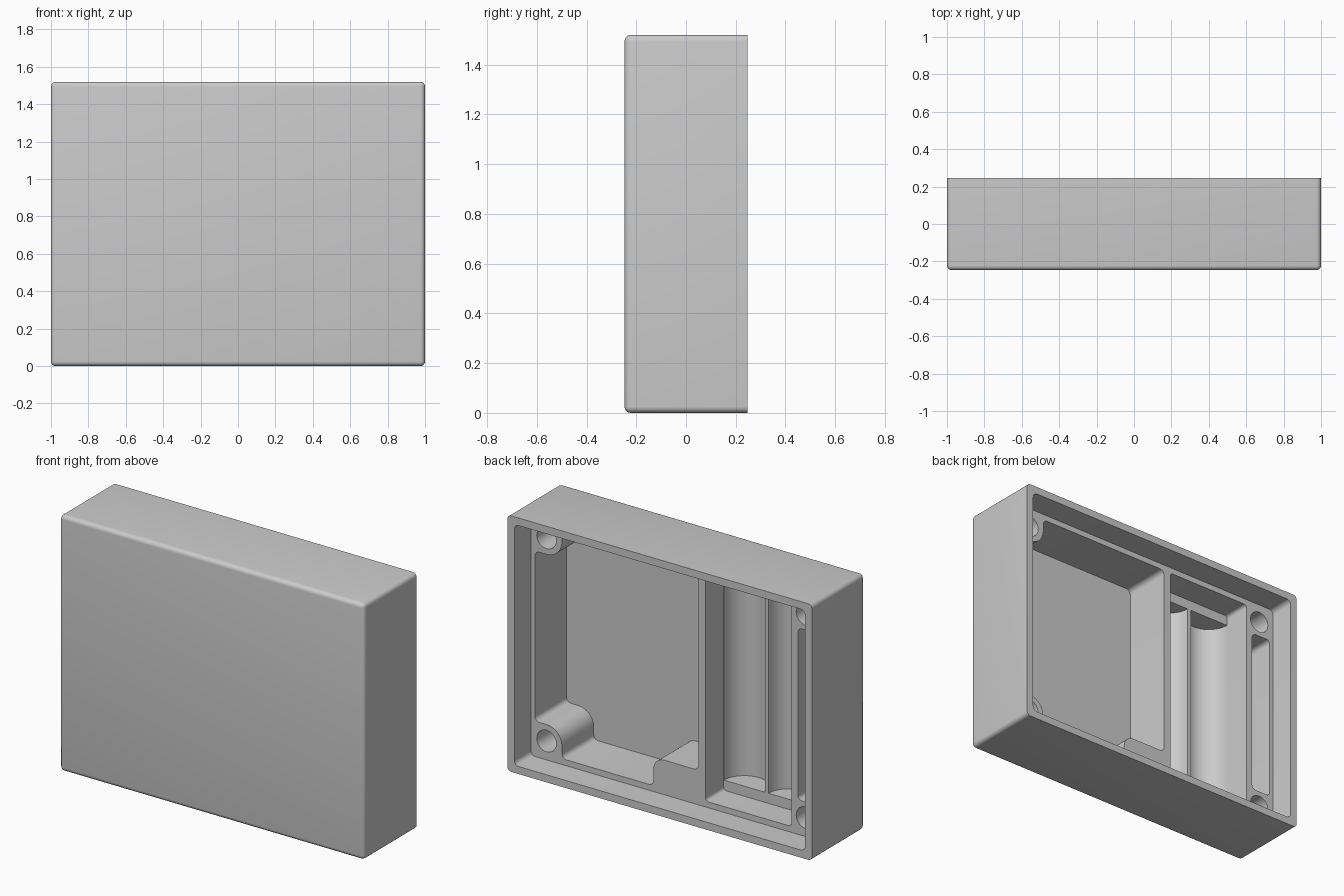
import bpy, bmesh, math
from mathutils import Vector

cube = bpy.data.objects.get("Cube")
if cube:
    bpy.data.objects.remove(cube, do_unlink=True)

H, BACK = 1.52, 0.247          # height, half depth
LEDGE, FLOOR, CRADLE = 0.155, 0.452, 0.325   # depths below the back rim

plastic = bpy.data.materials.new("light_grey_plastic")
plastic.use_nodes = True
grey = (0.6, 0.6, 0.6, 1)
plastic.diffuse_color = grey
plastic.node_tree.nodes["Principled BSDF"].inputs["Base Color"].default_value = grey


def add_object(name, bm):
    bmesh.ops.recalc_face_normals(bm, faces=bm.faces[:])
    mesh = bpy.data.meshes.new(name)
    bm.to_mesh(mesh)
    bm.free()
    mesh.materials.append(plastic)
    obj = bpy.data.objects.new(name, mesh)
    bpy.context.collection.objects.link(obj)
    return obj


def fillet(corners, steps=6):
    """Round each (u, v, radius) corner of an outline with an arc."""
    out = []
    for i, (u, v, r) in enumerate(corners):
        p = Vector((u, v))
        a = (Vector(corners[i - 1][:2]) - p).normalized()
        b = (Vector(corners[(i + 1) % len(corners)][:2]) - p).normalized()
        half = a.angle(b) / 2
        centre = p + (a + b).normalized() * r / math.sin(half)
        start = p + a * r / math.tan(half) - centre
        end = p + b * r / math.tan(half) - centre
        sweep = math.pi - 2 * half
        for k in range(steps + 1):
            t = k / steps
            out.append(centre + (start * math.sin((1 - t) * sweep)
                                 + end * math.sin(t * sweep)) / math.sin(sweep))
    return out


def rounded_rect(x0, x1, z0, z1, r):
    return fillet([(x0, z0, r), (x1, z0, r), (x1, z1, r), (x0, z1, r)])


def prism(name, outline, lo, hi, axis="Y"):
    bm = bmesh.new()
    place = (lambda u, v, w: (u, w, v)) if axis == "Y" else (lambda u, v, w: (u, v, w))
    face = bm.faces.new([bm.verts.new(place(u, v, lo)) for u, v in outline])
    moved = bmesh.ops.extrude_face_region(bm, geom=[face])["geom"]
    bmesh.ops.translate(bm, vec=place(0, 0, hi - lo),
                        verts=[g for g in moved if isinstance(g, bmesh.types.BMVert)])
    return add_object(name, bm)


def pocket(name, outline, depth):
    return prism(name, outline, BACK - depth, BACK + 0.05)


# Outer case: block with every edge rounded except around the open back
bm = bmesh.new()
bmesh.ops.create_cube(bm, size=1)
for v in bm.verts:
    v.co = (v.co.x * 2, v.co.y * 2 * BACK, (v.co.z + 0.5) * H)
edges = [e for e in bm.edges if min(v.co.y for v in e.verts) < 0]
bmesh.ops.bevel(bm, geom=edges, offset=0.025, segments=5, profile=0.5, affect="EDGES")
case = add_object("case_shell", bm)

cutters = []
# Lid recess inside the rim
cutters.append(pocket("lid_recess", rounded_rect(-0.955, 0.955, 0.045, H - 0.045, 0.03), LEDGE))

# Main compartment, stepping round two screw bosses and a block at the bottom
low, boss, r = 0.08, 0.255, 0.03
main = [(-0.145, 0.25, r), (0.15, 0.25, 0.07), (0.15, low, r),
        (0.75, low, r), (0.75, boss, 0.1), (0.928, boss, r),
        (0.928, H - boss, r), (0.75, H - boss, 0.1), (0.75, H - low, r),
        (-0.145, H - low, r)]
cutters.append(pocket("main_compartment", fillet(main), FLOOR))

# Battery bay with two half-round cradles
cutters.append(pocket("battery_bay", rounded_rect(-0.757, -0.193, low, H - low, 0.02), CRADLE))
radius, level = 0.134, BACK - CRADLE
for x in (-0.621, -0.329):
    arc = [(x + radius * math.cos(math.pi * k / 32), level - radius * math.sin(math.pi * k / 32))
           for k in range(33)]
    arc += [(x - radius, level + 0.03), (x + radius, level + 0.03)]
    cutters.append(prism("battery_cradle", arc, 0.14, H - 0.14, "Z"))

# Narrow side slot
cutters.append(pocket("side_slot", rounded_rect(-0.93, -0.8, 0.25, H - 0.25, 0.025), FLOOR))

# Four screw holes
for x in (-0.852, 0.852):
    for z in (0.157, H - 0.157):
        ring = [(x + 0.064 * math.cos(math.tau * k / 32), z + 0.064 * math.sin(math.tau * k / 32))
                for k in range(32)]
        cutters.append(pocket("screw_hole", ring, 0.44))

# Cut everything out of the case and keep only the result
for c in cutters:
    c.hide_render = True
    mod = case.modifiers.new(c.name, "BOOLEAN")
    mod.operation, mod.solver, mod.object = "DIFFERENCE", "EXACT", c
bpy.context.view_layer.update()
graph = bpy.context.evaluated_depsgraph_get()
result = bpy.data.meshes.new_from_object(case.evaluated_get(graph))
case.modifiers.clear()
case.data = result
for c in cutters:
    bpy.data.objects.remove(c, do_unlink=True)
result.materials.clear()
result.materials.append(plastic)

bpy.ops.object.select_all(action="DESELECT")
case.select_set(True)
bpy.context.view_layer.objects.active = case
bpy.ops.object.shade_smooth_by_angle(angle=math.radians(30))
